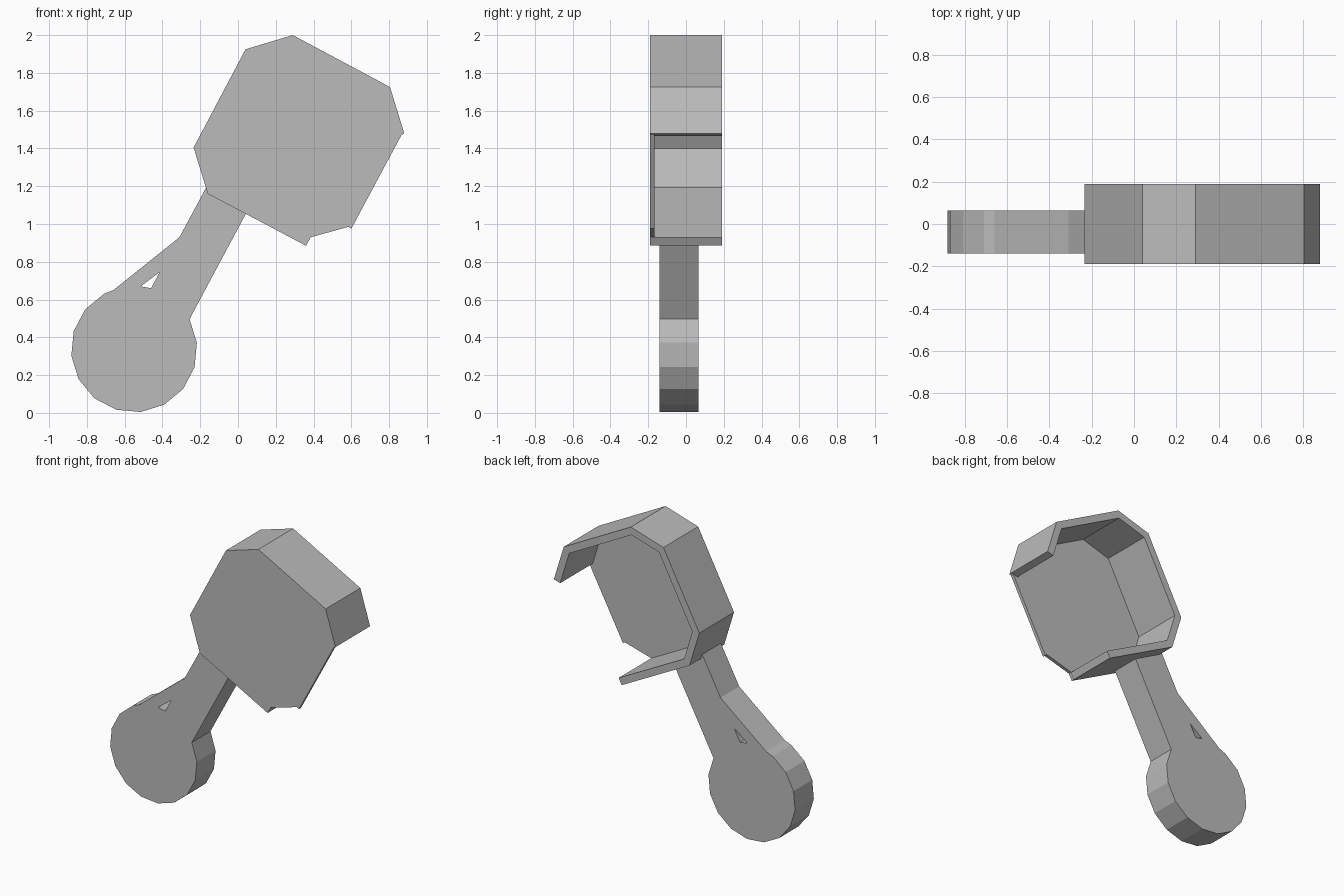
import bpy, bmesh
from math import radians, cos, sin
from mathutils import Vector

if "Cube" in bpy.data.objects:
    bpy.data.objects.remove(bpy.data.objects["Cube"], do_unlink=True)

grey = bpy.data.materials.new("matte grey")
grey.use_nodes = True
colour = (0.5, 0.5, 0.5, 1)
grey.diffuse_color = colour
grey.node_tree.nodes["Principled BSDF"].inputs["Base Color"].default_value = colour


def slab(name, outlines, y_front, y_back):
    """Fill closed x-z outlines (later ones are holes) and give them depth along y."""
    bm = bmesh.new()
    for outline in outlines:
        verts = [bm.verts.new((p[0], y_front, p[1])) for p in outline]
        for i, v in enumerate(verts):
            bm.edges.new((v, verts[i - 1]))
    bmesh.ops.triangle_fill(bm, edges=bm.edges[:], use_beauty=True, normal=(0, -1, 0))
    grown = bmesh.ops.extrude_face_region(bm, geom=bm.faces[:], use_keep_orig=True)
    moved = [g for g in grown["geom"] if isinstance(g, bmesh.types.BMVert)]
    bmesh.ops.translate(bm, verts=moved, vec=(0, y_back - y_front, 0))
    bmesh.ops.recalc_face_normals(bm, faces=bm.faces[:])
    mesh = bpy.data.meshes.new(name)
    bm.to_mesh(mesh)
    bm.free()
    mesh.materials.append(grey)
    obj = bpy.data.objects.new(name, mesh)
    bpy.context.collection.objects.link(obj)
    return obj


def inset_path(path, width):
    """Offset an open clockwise path to its inner side with mitred corners."""
    pts = [Vector(p) for p in path]
    normals = []
    for a, b in zip(pts, pts[1:]):
        d = (b - a).normalized()
        normals.append(Vector((d.y, -d.x)))
    result = []
    for i, p in enumerate(pts):
        n0, n1 = normals[max(i - 1, 0)], normals[min(i, len(normals) - 1)]
        result.append(p + (n0 + n1) * width / (1 + n0.dot(n1)))
    return result


# Housing: a thin front plate and an open-backed rim with a gap at lower right
FRONT, BACK, PLATE_BACK = -0.19, 0.19, -0.167
rim = [(0.36, 0.885), (-0.16, 1.16), (-0.235, 1.405), (0.04, 1.925),
       (0.29, 2.0), (0.805, 1.725), (0.88, 1.48)]
gap_edge = [(0.865, 1.47), (0.6, 0.975), (0.585, 0.985), (0.385, 0.93)]
slab("housing_plate", [rim + gap_edge], FRONT, PLATE_BACK)
slab("housing_rim", [rim + inset_path(rim, 0.05)[::-1]], PLATE_BACK, BACK)

# Arm: a sixteen-sided round end flowing into a neck, with a small triangular hole
round_end = []
for k in range(5, 18):
    a = radians(6 + 22.5 * k)
    round_end.append((-0.55 + 0.334 * cos(a), 0.337 + 0.334 * sin(a)))
neck = [(0.045, 1.06), (0.04, 1.08), (-0.14, 1.175), (-0.165, 1.2),
        (-0.31, 0.93), (-0.66, 0.65)]
hole = [(-0.415, 0.745), (-0.515, 0.67), (-0.46, 0.66)]
slab("arm", [round_end + neck, hole], -0.14, 0.065)
